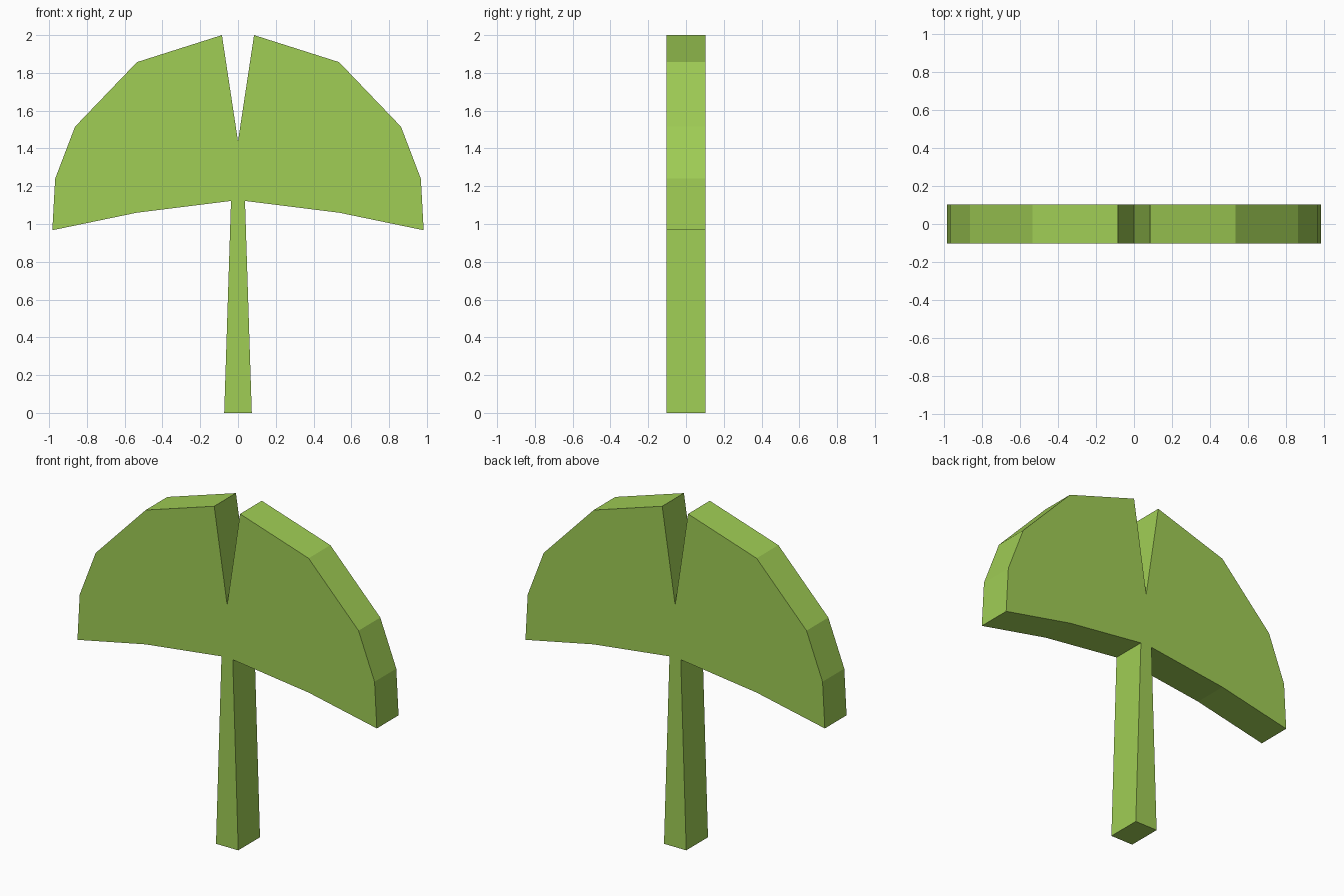
import bpy
import bmesh

if "Cube" in bpy.data.objects:
    bpy.data.objects.remove(bpy.data.objects["Cube"])

HALF_DEPTH = 0.102

# Right half of the outline (x, z): stem foot, leaf underside, fan edge, notch side
right = [(0.073, 0.0), (0.037, 1.122), (0.535, 1.06), (0.983, 0.967),
         (0.968, 1.24), (0.863, 1.515), (0.535, 1.857), (0.085, 2.0)]
notch = [(0.0, 1.437)]
outline = right + notch + [(-x, z) for x, z in reversed(right)]

# Leaf with stem: one flat outline extruded front to back
bm = bmesh.new()
face = bm.faces.new([bm.verts.new((x, -HALF_DEPTH, z)) for x, z in outline])
extruded = bmesh.ops.extrude_face_region(bm, geom=[face], use_keep_orig=True)
back = [g for g in extruded["geom"] if isinstance(g, bmesh.types.BMVert)]
bmesh.ops.translate(bm, verts=back, vec=(0, 2 * HALF_DEPTH, 0))
bmesh.ops.recalc_face_normals(bm, faces=bm.faces)

mesh = bpy.data.meshes.new("fan_leaf")
bm.to_mesh(mesh)
bm.free()

# Leaf colour
green = bpy.data.materials.new("leaf_green")
green.diffuse_color = (0.35, 0.61, 0.09, 1)
green.use_nodes = True
green.node_tree.nodes["Principled BSDF"].inputs["Base Color"].default_value = green.diffuse_color
mesh.materials.append(green)

leaf = bpy.data.objects.new("fan_leaf", mesh)
bpy.context.collection.objects.link(leaf)
